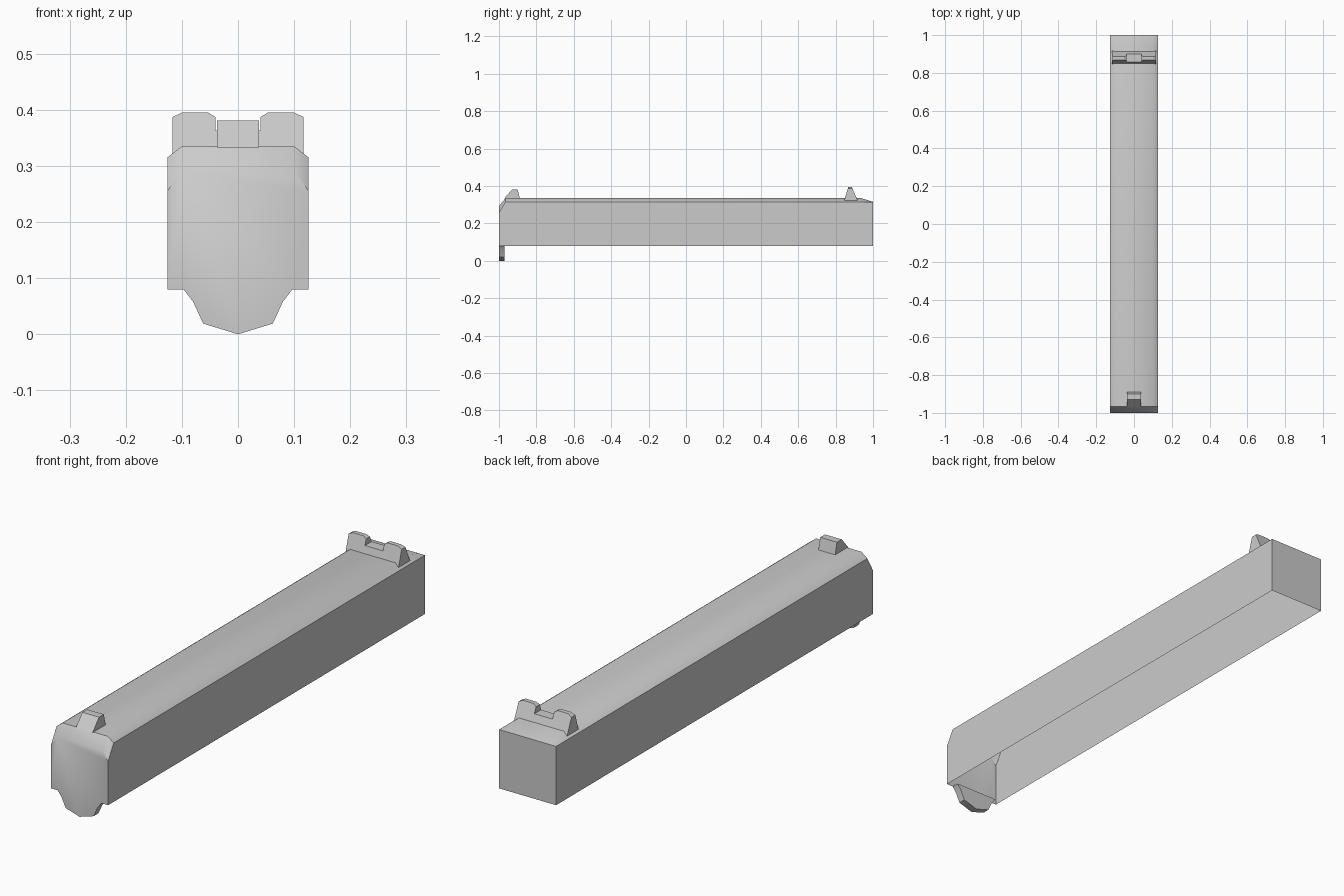
import bpy, bmesh, math

if "Cube" in bpy.data.objects:
    bpy.data.objects.remove(bpy.data.objects["Cube"])


def finish(name, bm, angle=45):
    bmesh.ops.remove_doubles(bm, verts=bm.verts, dist=1e-5)
    bmesh.ops.recalc_face_normals(bm, faces=bm.faces)
    me = bpy.data.meshes.new(name)
    bm.to_mesh(me)
    bm.free()
    ob = bpy.data.objects.new(name, me)
    bpy.context.collection.objects.link(ob)
    bpy.ops.object.select_all(action='DESELECT')
    ob.select_set(True)
    bpy.context.view_layer.objects.active = ob
    bpy.ops.object.shade_smooth_by_angle(angle=math.radians(angle))
    return ob


def mirrored(half):
    """Close a right-hand half profile with its mirror image."""
    return half + [(-x, z) for x, z in reversed(half) if x > 0]


def loft(bm, rings, closed=True):
    """Bridge matching rings of verts with quads."""
    for a, b in zip(rings, rings[1:]):
        n = len(a)
        for i in range(n if closed else n - 1):
            j = (i + 1) % n
            bm.faces.new((a[i], a[j], b[j], b[i]))


def profile_solid(name, profile, front, back):
    """Profile in x/z, given depth by front(z) and back(z)."""
    bm = bmesh.new()
    rings = [[bm.verts.new((x, f(z), z)) for x, z in profile] for f in (front, back)]
    loft(bm, rings)
    bm.faces.new(rings[0])
    bm.faces.new(rings[1])
    return finish(name, bm, 20)


# Main shell: long cover, open underneath, bevelled at the nose and sloped at the rear
W, T = 0.126, 0.1
sections = [(-1.0, 0.255, 0.292), (-0.965, 0.315, 0.335),
            (0.935, 0.315, 0.335), (1.0, 0.315, 0.315)]
bm = bmesh.new()
rings = [[bm.verts.new((x, y, z)) for x, z in
          [(W, 0.08), (W, side), (T, top), (-T, top), (-W, side), (-W, 0.08)]]
         for y, side, top in sections]
loft(bm, rings, closed=False)
bm.faces.new(rings[-1])

# Nose plate with the hanging tab, in one piece with the shell
tab = [(-0.097, 0.08), (-0.08, 0.058), (-0.062, 0.019), (0, 0),
       (0.062, 0.019), (0.08, 0.058), (0.097, 0.08)]
tab_front = [bm.verts.new((x, -1.0, z)) for x, z in tab]
tab_back = [bm.verts.new((x, -0.97, z)) for x, z in tab]
bm.faces.new(rings[0] + tab_front)
loft(bm, [tab_front, tab_back], closed=False)
bm.faces.new(tab_back)
bm.faces.new((tab_front[0], tab_front[-1], tab_back[-1], tab_back[0]))
finish("slide_shell", bm)


def slope(y0, y1, z0, z1):
    return lambda z: y0 + (y1 - y0) * (z - z0) / (z1 - z0)


# Front sight: small wedge block
profile_solid("front_sight", mirrored([(0.037, 0.333), (0.037, 0.381)]),
              slope(-0.972, -0.93, 0.333, 0.381), slope(-0.888, -0.9, 0.333, 0.381))

# Rear sight: wide tapered block with a notch
profile_solid("rear_sight",
              mirrored([(0.117, 0.318), (0.117, 0.387), (0.1, 0.395), (0.053, 0.395),
                        (0.04, 0.387), (0.04, 0.363)]),
              slope(0.845, 0.868, 0.318, 0.395), slope(0.92, 0.886, 0.318, 0.395))
